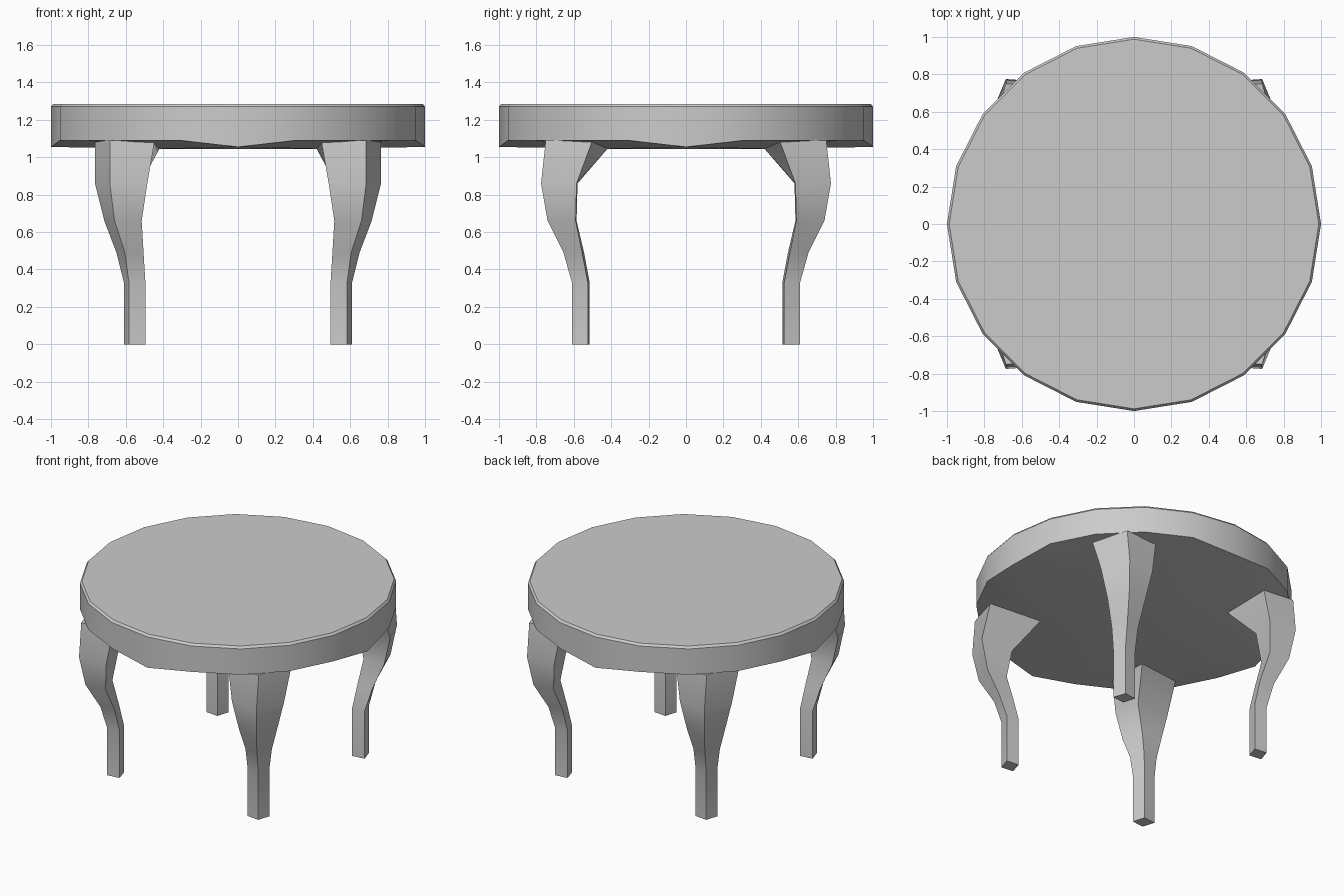
import bpy, bmesh
from math import cos, sin, pi, radians

cube = bpy.data.objects.get("Cube")
if cube:
    bpy.data.objects.remove(cube)

grey = bpy.data.materials.new("light_grey")
grey.use_nodes = True
COLOUR = (0.6, 0.6, 0.6, 1)
grey.diffuse_color = COLOUR
grey.node_tree.nodes["Principled BSDF"].inputs["Base Color"].default_value = COLOUR


def finish(name, bm, angle):
    """Turn a bmesh into a smooth-shaded object with sharp corners."""
    bmesh.ops.recalc_face_normals(bm, faces=bm.faces)
    mesh = bpy.data.meshes.new(name)
    bm.to_mesh(mesh)
    bm.free()
    mesh.materials.append(grey)
    obj = bpy.data.objects.new(name, mesh)
    bpy.context.collection.objects.link(obj)
    bpy.ops.object.select_all(action="DESELECT")
    obj.select_set(True)
    bpy.context.view_layer.objects.active = obj
    bpy.ops.object.shade_smooth_by_angle(angle=radians(angle))
    return obj


def bridge(bm, low, high):
    n = len(low)
    for i in range(n):
        j = (i + 1) % n
        bm.faces.new((low[i], low[j], high[j], high[i]))


# Table top: twenty-sided rim, dipping to a point on each axis
SIDES, QUARTER = 20, 5
bm = bmesh.new()
rings = []
for radius, z in ((1, 1.09), (1, 1.27), (0.988, 1.285)):
    ring = []
    for i in range(SIDES):
        a = 2 * pi * i / SIDES
        dip = 0.035 if z < 1.1 and i % QUARTER == 0 else 0
        ring.append(bm.verts.new((radius * cos(a), radius * sin(a), z - dip)))
    rings.append(ring)
bridge(bm, rings[0], rings[1])
bridge(bm, rings[1], rings[2])
bm.faces.new(rings[2])

# Underside: a lower square panel fanned out to the rim
corners = [bm.verts.new((0.42 * x, 0.42 * y, 1.045))
           for x, y in ((1, 1), (-1, 1), (-1, -1), (1, -1))]
bm.faces.new(corners)
for i in range(SIDES):
    k = i // QUARTER
    bm.faces.new((rings[0][i], rings[0][(i + 1) % SIDES], corners[k]))
    if i % QUARTER == 0:
        bm.faces.new((rings[0][i], corners[k], corners[k - 1]))
finish("table_top", bm, 35)

# Leg sections: height, then inner-x, outer, inner-y and inside corners
LEG = [
    (0.00, (0.495, 0.60), (0.583, 0.61), (0.61, 0.525), (0.52, 0.515)),
    (0.33, (0.495, 0.60), (0.583, 0.61), (0.61, 0.525), (0.52, 0.515)),
    (0.49, (0.505, 0.64), (0.605, 0.655), (0.65, 0.555), (0.54, 0.545)),
    (0.66, (0.515, 0.725), (0.66, 0.74), (0.715, 0.59), (0.56, 0.585)),
    (0.86, (0.485, 0.76), (0.685, 0.775), (0.765, 0.585), (0.52, 0.58)),
    (1.09, (0.445, 0.745), (0.685, 0.75), (0.765, 0.50), (0.42, 0.42)),
]


def leg(name, sx, sy):
    bm = bmesh.new()
    rows = []
    for z, *section in LEG:
        rows.append([bm.verts.new((sx * x, sy * y, z)) for x, y in section])
    rows[-1][3].co.z = 1.045  # inside corner meets the square panel
    for low, high in zip(rows, rows[1:]):
        bridge(bm, low, high)
    bm.faces.new(rows[0])
    bm.faces.new(rows[-1])
    finish(name, bm, 40)


for end, sy in (("front", -1), ("back", 1)):
    for side, sx in (("left", 1), ("right", -1)):
        leg(f"{end}_{side}_leg", sx, sy)
